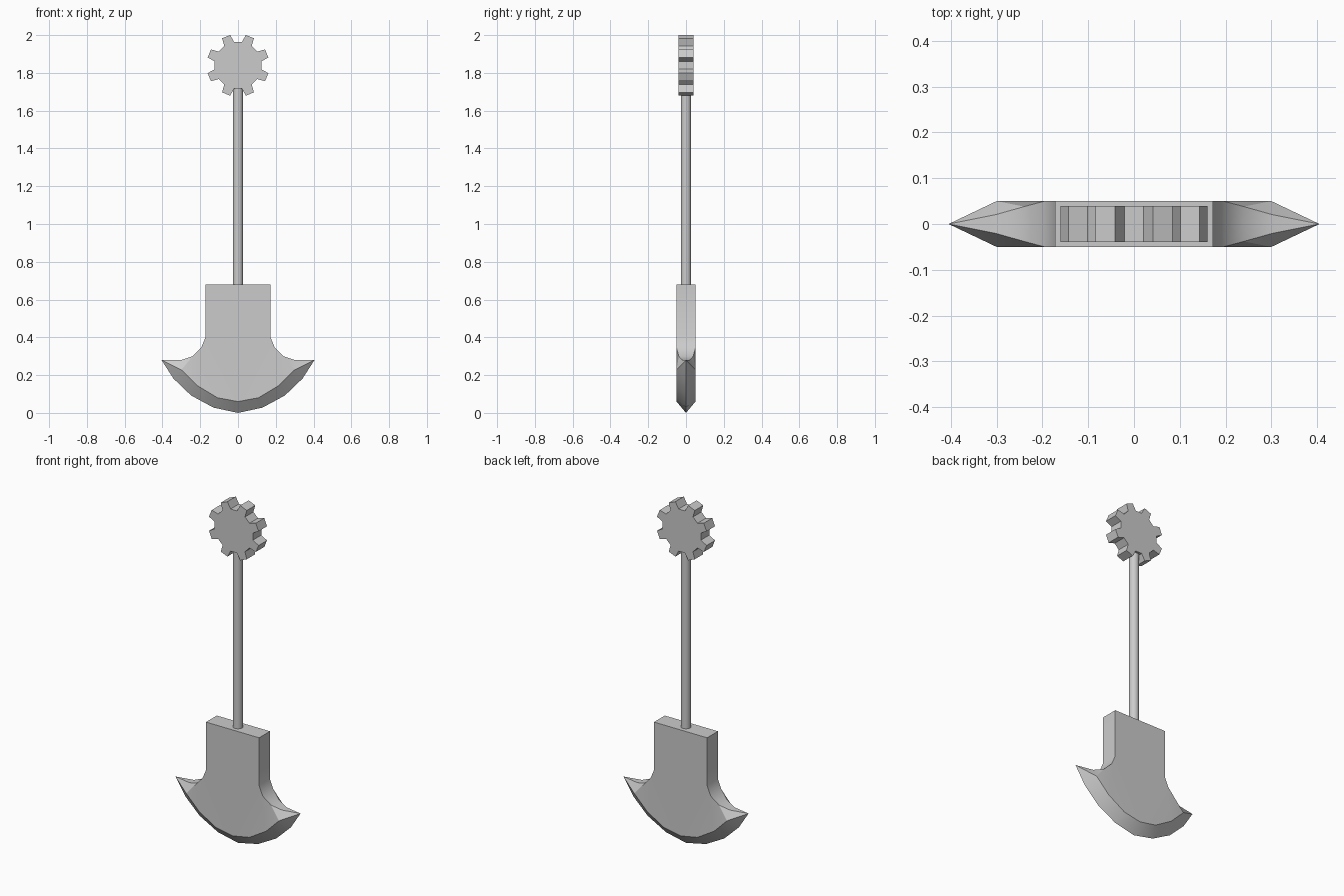
import bpy, bmesh
from math import cos, sin, radians

if "Cube" in bpy.data.objects:
    bpy.data.objects.remove(bpy.data.objects["Cube"])


def finish(bm, name, smooth_angle=None):
    bmesh.ops.recalc_face_normals(bm, faces=bm.faces[:])
    mesh = bpy.data.meshes.new(name)
    bm.to_mesh(mesh)
    bm.free()
    obj = bpy.data.objects.new(name, mesh)
    bpy.context.collection.objects.link(obj)
    if smooth_angle:
        bpy.ops.object.select_all(action='DESELECT')
        obj.select_set(True)
        bpy.context.view_layer.objects.active = obj
        bpy.ops.object.shade_smooth_by_angle(angle=radians(smooth_angle))
    return obj


# Gear pommel: eight-tooth outline extruded along y
bm = bmesh.new()
outline = []
for i in range(8):
    for offset, r in ((-13, 0.125), (-8, 0.166), (8, 0.166), (13, 0.125)):
        a = radians(22.5 + 45 * i + offset)
        outline.append(bm.verts.new((r * cos(a), -0.039, 1.84 + r * sin(a))))
face = bm.faces.new(outline)
ext = bmesh.ops.extrude_face_region(bm, geom=[face], use_keep_orig=True)
bmesh.ops.translate(bm, vec=(0, 0.078, 0),
                    verts=[g for g in ext["geom"] if isinstance(g, bmesh.types.BMVert)])
finish(bm, "gear_pommel")

# Handle rod
bpy.ops.mesh.primitive_cylinder_add(vertices=16, radius=0.027, depth=1.055,
                                    location=(0, 0, 1.1925))
rod = bpy.context.object
rod.name = "handle_rod"
bpy.ops.object.shade_smooth_by_angle(angle=radians(30))

# Axe blade: one quarter (x > 0, y < 0), then mirrored twice
T = 0.05
upper = [(0, 0.68, T), (0.172, 0.68, T), (0.172, 0.40, T), (0.195, 0.345, T),
         (0.24, 0.30, 0.038), (0.30, 0.28, 0.021)]
lower = [(0, 0.06), (0.108, 0.08), (0.217, 0.145), (0.30, 0.228)]
edge = [(0, 0.0), (0.13, 0.028), (0.248, 0.092), (0.342, 0.182)]

bm = bmesh.new()
up = [bm.verts.new((x, -t, z)) for x, z, t in upper]
mid = [bm.verts.new((x, 0, z)) for x, z, t in upper]
low = [bm.verts.new((x, -T, z)) for x, z in lower]
cut = [bm.verts.new((x, 0, z)) for x, z in edge]
tip = bm.verts.new((0.405, 0, 0.28))
# flat cheek and tapering horn
for f in ((up[0], up[1], up[2], up[3], low[2], low[1], low[0]),
          (up[3], up[4], low[3], low[2]), (up[4], up[5], low[3]),
          (up[5], tip, low[3]), (up[5], mid[5], tip), (low[3], tip, cut[3])):
    bm.faces.new(f)
# top rim and cutting bevel
for a, b in ((up, mid), (low, cut)):
    for i in range(len(a) - 1):
        bm.faces.new((a[i], a[i + 1], b[i + 1], b[i]))
for axis in 'XY':
    bmesh.ops.mirror(bm, geom=bm.verts[:] + bm.edges[:] + bm.faces[:],
                     axis=axis, merge_dist=0.0001)
bmesh.ops.remove_doubles(bm, verts=bm.verts[:], dist=0.0001)
finish(bm, "axe_blade", 30)
